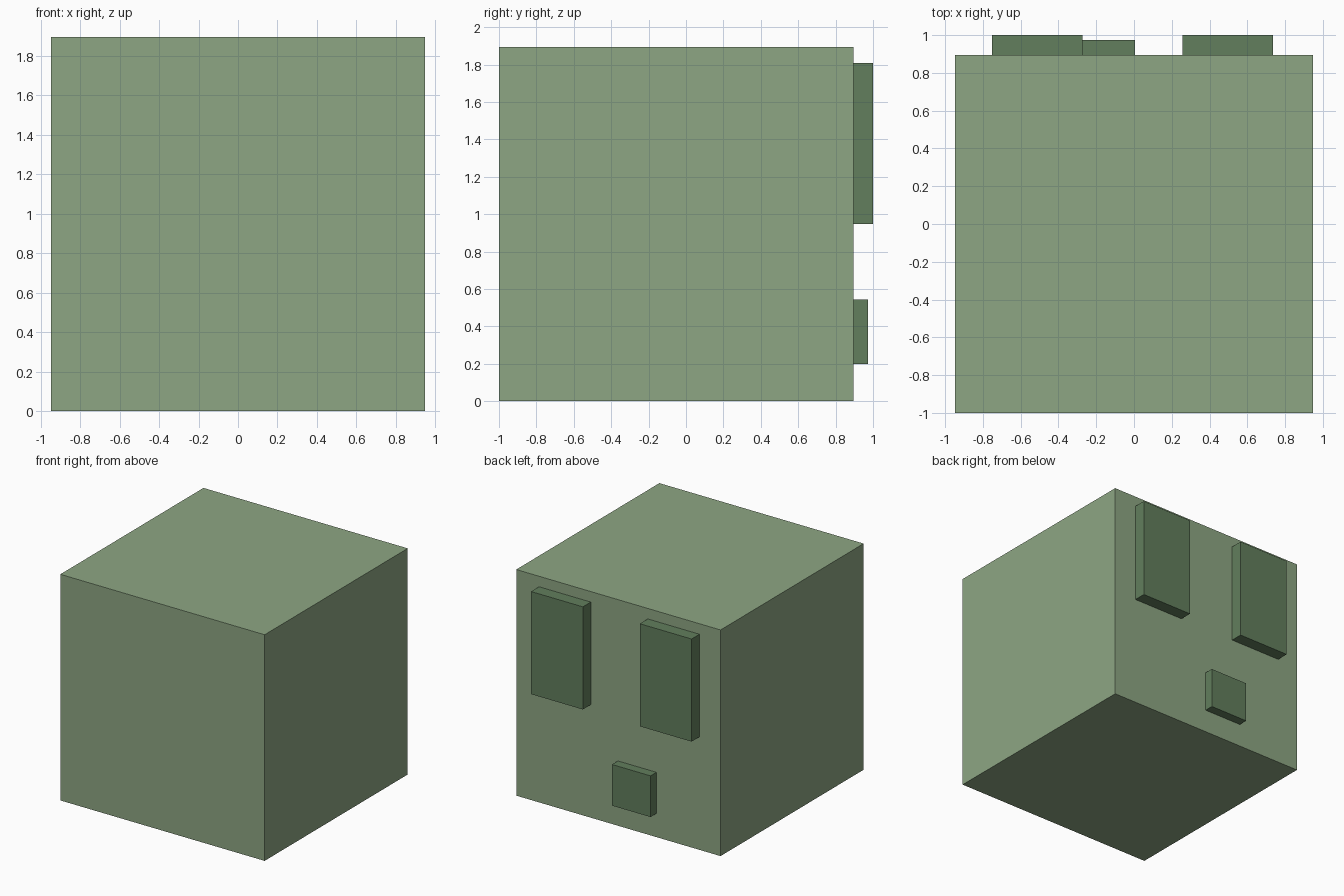
import bpy

if "Cube" in bpy.data.objects:
    bpy.data.objects.remove(bpy.data.objects["Cube"])


def linear(c):
    c /= 255
    return c / 12.92 if c <= 0.04045 else ((c + 0.055) / 1.055) ** 2.4


def material(name, rgb):
    m = bpy.data.materials.new(name)
    m.diffuse_color = (*[linear(c) for c in rgb], 1)
    m.use_nodes = True
    m.node_tree.nodes["Principled BSDF"].inputs["Base Color"].default_value = m.diffuse_color
    return m


def box(name, lo, hi, mat):
    """Axis-aligned box between two corners."""
    bpy.ops.mesh.primitive_cube_add(size=1, location=[(a + b) / 2 for a, b in zip(lo, hi)])
    ob = bpy.context.object
    ob.name = name
    ob.scale = [b - a for a, b in zip(lo, hi)]
    bpy.ops.object.transform_apply(location=False, rotation=False, scale=True)
    ob.data.materials.append(mat)
    return ob


sage = material("sage green", (141, 166, 131))
dark = material("dark green", (98, 126, 93))

BACK = 0.895   # y of the body's back face

# Main cube
box("body", (-0.947, -1.0, 0.0), (0.947, BACK, 1.895), sage)

# Two tall raised panels on the back
for name, x in (("left_panel", -0.752), ("right_panel", 0.256)):
    box(name, (x, BACK, 0.947), (x + 0.48, 1.0, 1.807), dark)

# Small raised panel below them
box("small_panel", (-0.352, BACK, 0.198), (0.005, 0.973, 0.543), dark)
